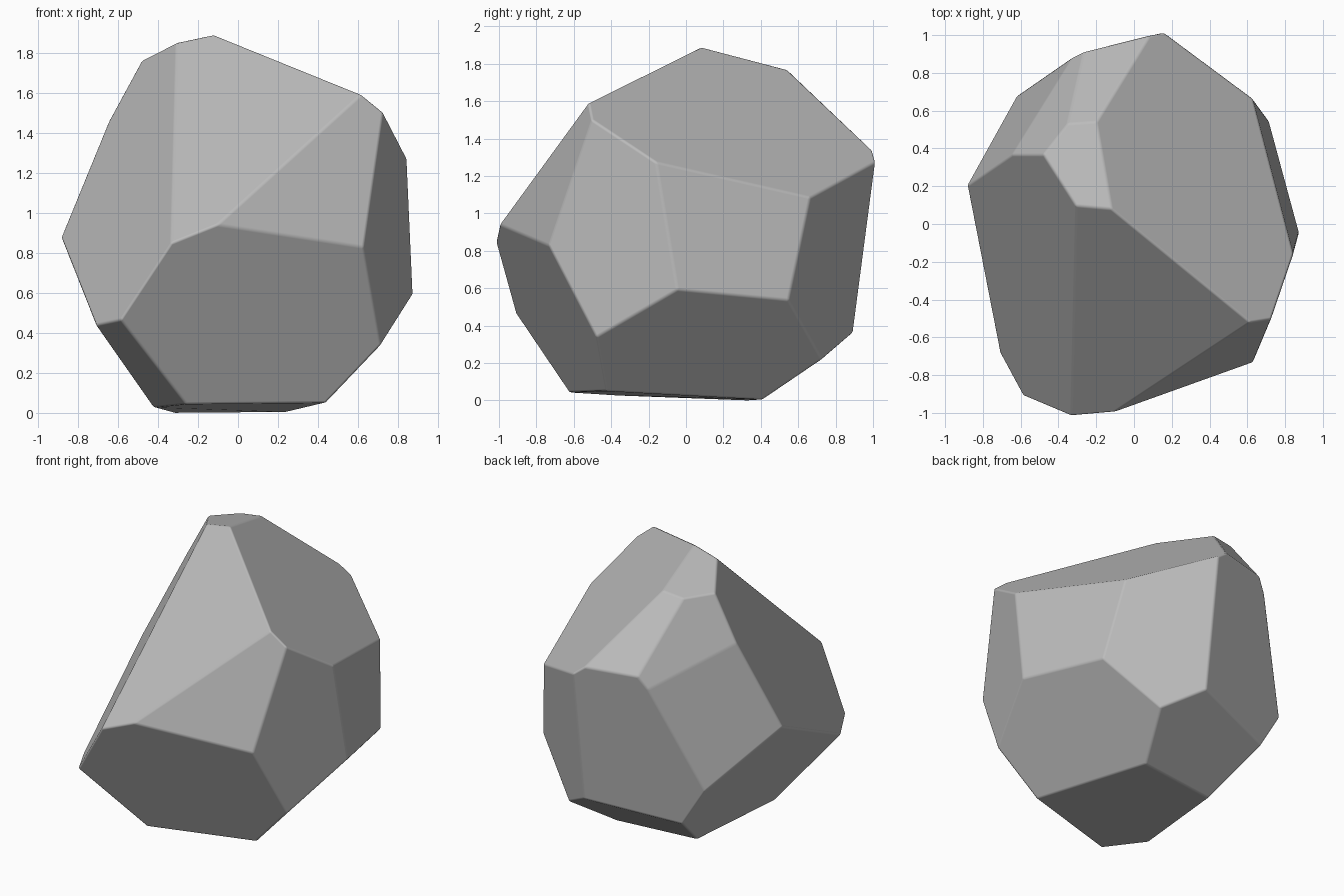
import bpy
import bmesh

# Remove the default object
default_cube = bpy.data.objects.get("Cube")
if default_cube:
    bpy.data.objects.remove(default_cube, do_unlink=True)

# Single stone colour
stone = bpy.data.materials.new("stone_grey")
stone.use_nodes = True
grey = (0.5, 0.5, 0.5, 1.0)
stone.diffuse_color = grey
stone.node_tree.nodes["Principled BSDF"].inputs["Base Color"].default_value = grey

# Corners of the boulder; each corner is where three chiselled facets meet
corners = {
    # upper left and summit
    "A": (-.88, .21, .87), "B": (-.65, .37, 1.46), "C": (-.47, .37, 1.75),
    "D": (-.31, .09, 1.85), "E": (-.11, .1, 1.89), "U": (-.15, .54, 1.77),
    "V": (-.35, .53, 1.76),
    # right shoulder and flank
    "F": (.59, -.54, 1.58), "G": (.72, -.51, 1.48), "H": (.84, -.15, 1.29),
    "I": (.88, -.05, .58), "J": (.71, -.46, .35), "K": (.63, -.74, .82),
    "Z": (.63, .66, 1.1), "a": (.71, .55, .54),
    # front
    "L": (-.1, -1, .92), "M": (-.34, -1, .85), "N": (-.58, -.89, .45),
    "O": (-.72, -.69, .45),
    # underside
    "P": (-.25, -.64, .04), "Q": (.44, -.43, .05), "R": (-.42, -.36, .02),
    "S": (-.32, .35, 0), "T": (.25, .4, 0),
    # back
    "W": (.05, .98, 1.33), "X": (.16, 1, 1.23), "Y": (-.27, .93, 1.3),
    "y": (-.31, .91, 1.22), "d": (.39, .73, .22), "e": (.14, .9, .36),
    "f": (-.47, .69, .28), "g": (-.63, .65, .55),
}

# Facets, each listed by the corners around its rim
facets = {
    "left_side": "DCBAONM",
    "front_slope": "DEFLM",
    "front_shoulder": "LFGK",
    "front_undercut": "LMNPQJK",
    "front_left_chip": "ONPR",
    "front_right_side": "KGHIJ",
    "right_side": "HZaI",
    "top_slope": "EFGHZXWU",
    "summit": "CDEUV",
    "back_summit_chip": "UVYW",
    "back_left_shoulder": "VCByY",
    "back_left_side": "BAgy",
    "back_side": "XWYygfe",
    "left_undercut": "AORSfg",
    "base": "PQTSR",
    "right_undercut": "QTdaIJ",
    "back_right_side": "ZXeda",
    "back_undercut": "defST",
}

# Boulder body
bm = bmesh.new()
verts = {name: bm.verts.new(co) for name, co in corners.items()}
for rim in facets.values():
    bm.faces.new([verts[name] for name in rim])
bmesh.ops.recalc_face_normals(bm, faces=bm.faces[:])

# Flatten every facet and rest the stone on the ground
bmesh.ops.planar_faces(bm, faces=bm.faces[:], iterations=20, factor=0.5)
lowest = min(v.co.z for v in bm.verts)
bmesh.ops.translate(bm, verts=bm.verts[:], vec=(0, 0, -lowest))

mesh = bpy.data.meshes.new("boulder")
bm.to_mesh(mesh)
bm.free()
mesh.materials.append(stone)
boulder = bpy.data.objects.new("boulder", mesh)
bpy.context.collection.objects.link(boulder)

# Slightly worn edges with flat facets between them
for polygon in mesh.polygons:
    polygon.use_smooth = True
bevel = boulder.modifiers.new("worn_edges", "BEVEL")
bevel.limit_method = "NONE"
bevel.width = 0.012
bevel.segments = 2
bevel.harden_normals = True
